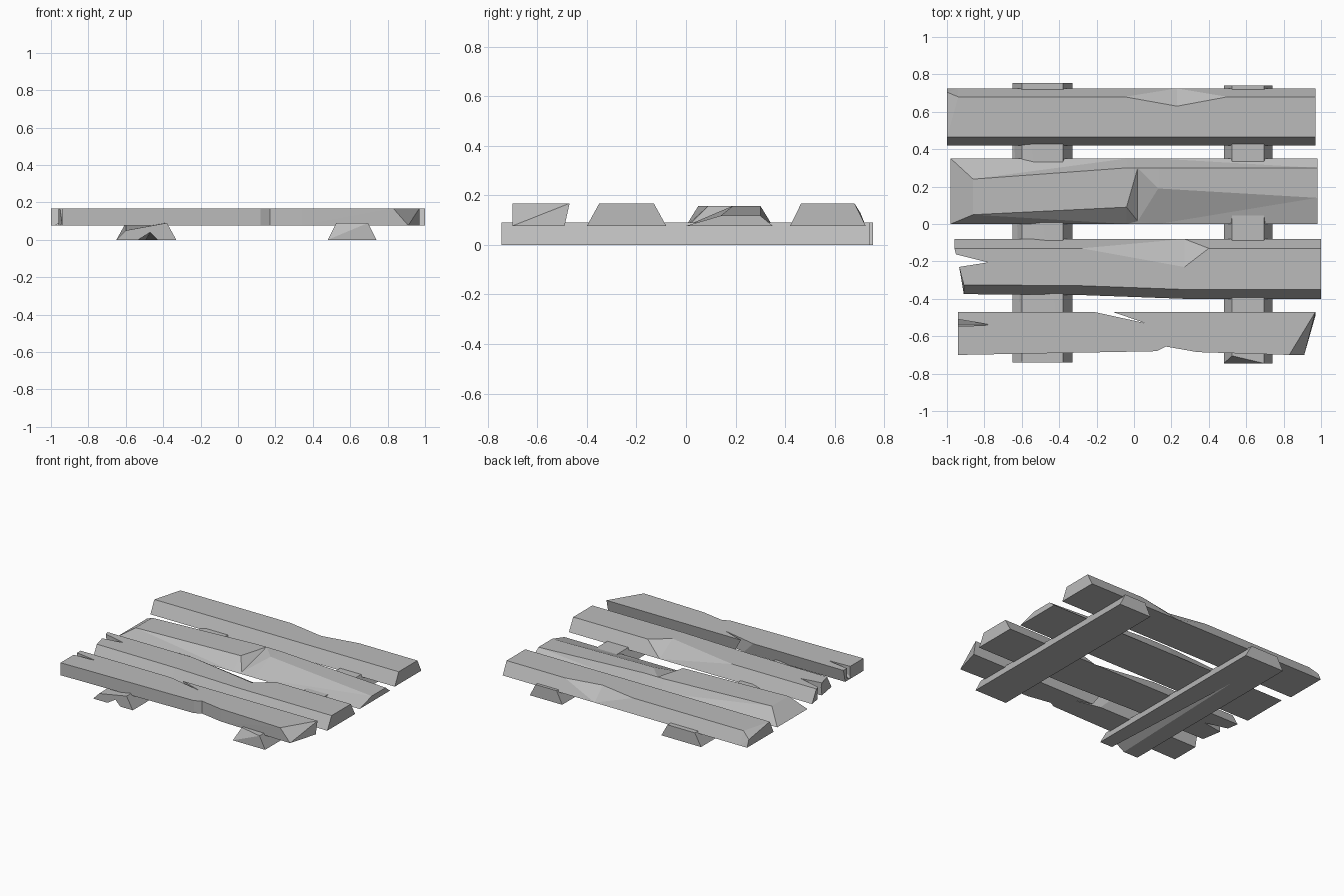
import bpy
import bmesh
from mathutils import Vector

# Remove the default cube only
cube = bpy.data.objects.get("Cube")
if cube:
    bpy.data.objects.remove(cube, do_unlink=True)

# Single weathered grey colour
GREY = (0.5, 0.5, 0.5, 1.0)
wood = bpy.data.materials.new("weathered_grey")
wood.use_nodes = True
wood.diffuse_color = GREY
for node in wood.node_tree.nodes:
    if node.type == "BSDF_PRINCIPLED":
        node.inputs["Base Color"].default_value = GREY

PLANK_LOW, PLANK_HIGH = 0.077, 0.168
BEAM_HIGH = 0.09
CORNERS = ["low_front", "low_back", "top_back", "top_front"]


def link_object(name, bm):
    """Turn a bmesh into a linked wooden object."""
    bmesh.ops.recalc_face_normals(bm, faces=bm.faces[:])
    mesh = bpy.data.meshes.new(name)
    bm.to_mesh(mesh)
    bm.free()
    mesh.materials.append(wood)
    obj = bpy.data.objects.new(name, mesh)
    bpy.context.collection.objects.link(obj)
    return obj


def add_board(name, cuts, front, back, low, high, slope, back_slope=None, along_y=False):
    """Sweep a trapezoid section through every cut along the board."""
    if back_slope is None:
        back_slope = slope
    section = [(front, low), (back, low), (back - back_slope, high), (front + slope, high)]
    bm = bmesh.new()
    rings = []
    for cut in cuts:
        rings.append([bm.verts.new((across, cut, z) if along_y else (cut, across, z))
                      for across, z in section])
    for ring, following in zip(rings, rings[1:]):
        for i in range(len(section)):
            j = (i + 1) % len(section)
            bm.faces.new((ring[i], ring[j], following[j], following[i]))
    bm.faces.new(rings[0])
    bm.faces.new(rings[-1])
    return link_object(name, bm)


def add_plank(name, cuts, front, back, slope, back_slope=None):
    return add_board(name, cuts, front, back, PLANK_LOW, PLANK_HIGH, slope, back_slope)


def add_beam(name, cuts, front, back, slope):
    return add_board(name, cuts, front, back, 0, BEAM_HIGH, slope, along_y=True)


def shift(board, cut, corner, x=0, y=0, z=0):
    """Wear a board by moving one corner of one cut."""
    index = (cut % (len(board.data.vertices) // len(CORNERS))) * len(CORNERS)
    board.data.vertices[index + CORNERS.index(corner)].co += Vector((x, y, z))


def facet(board):
    """Split twisted faces into flat facets."""
    bm = bmesh.new()
    bm.from_mesh(board.data)
    bmesh.ops.triangulate(bm, faces=bm.faces[:])
    bmesh.ops.recalc_face_normals(bm, faces=bm.faces[:])
    bm.to_mesh(board.data)
    bm.free()


def carve(board, points):
    """Cut the convex hull of some points out of a board."""
    bm = bmesh.new()
    for point in points:
        bm.verts.new(point)
    bmesh.ops.convex_hull(bm, input=bm.verts[:])
    cutter = link_object("cutter", bm)
    cutter.hide_render = True
    modifier = board.modifiers.new("carve", "BOOLEAN")
    modifier.operation = "DIFFERENCE"
    modifier.solver = "EXACT"
    modifier.object = cutter
    bpy.context.view_layer.update()
    depsgraph = bpy.context.evaluated_depsgraph_get()
    carved = bpy.data.meshes.new_from_object(board.evaluated_get(depsgraph))
    board.modifiers.remove(modifier)
    board.data = carved
    bpy.data.objects.remove(cutter, do_unlink=True)


def split(board, tip, mouth_a, mouth_b, drift=0):
    """Open a pointed split through a plank; drift slants its tip."""
    outline = [tip, mouth_a, mouth_b]
    upper = [(x, y, PLANK_HIGH + 0.01) for x, y in outline]
    lower = [(x, y, PLANK_LOW - 0.01) for x, y in outline]
    lower[0] = (tip[0] + drift, tip[1], PLANK_LOW - 0.01)
    carve(board, upper + lower)


# Front plank: dented front edge, slanted right end, split end and back edge
front_plank = add_plank("front_plank", [-0.94, 0.12, 0.17, 0.34, 0.97],
                        front=-0.7, back=-0.49, slope=0, back_slope=-0.02)
for corner in ("low_front", "top_front"):
    shift(front_plank, 1, corner, y=0.02)
    shift(front_plank, 2, corner, y=0.045)
    shift(front_plank, 3, corner, y=0.015)
shift(front_plank, -1, "low_front", x=-0.06)
shift(front_plank, -1, "top_front", x=-0.14)
facet(front_plank)
split(front_plank, (0.06, -0.53), (-0.35, -0.44), (-0.2, -0.44))
split(front_plank, (-0.76, -0.54), (-1, -0.5), (-1, -0.55), drift=-0.2)

# Second plank: narrower left end with a deep split, scooped back edge
second_plank = add_plank("second_plank", [-0.96, -0.28, 0.27, 0.4, 1],
                         front=-0.4, back=-0.08, slope=0.05)
for corner in ("low_front", "top_front"):
    shift(second_plank, 0, corner, x=0.05, y=0.025)
    shift(second_plank, 1, corner, y=0.02)
shift(second_plank, 2, "top_back", y=-0.1)
facet(second_plank)
split(second_plank, (-0.78, -0.205), (-1, -0.15), (-1, -0.24))

# Third plank: chipped left end, worn down along the front right
third_plank = add_plank("third_plank", [-0.98, -0.04, 0.02, 0.13, 0.98],
                        front=0, back=0.35, slope=0.05)
for cut in range(5):
    for corner in ("top_front", "top_back"):
        shift(third_plank, cut, corner, z=-0.01)
shift(third_plank, 0, "top_front", x=0.12)
shift(third_plank, 0, "top_back", x=0.12, y=-0.06)
shift(third_plank, 1, "top_front", y=0.04)
shift(third_plank, 2, "top_front", y=-0.035, z=-0.075)
shift(third_plank, 3, "top_front", y=0.14)
shift(third_plank, -1, "top_front", y=0.09, z=-0.04)
shift(third_plank, -1, "top_back", z=-0.04)
facet(third_plank)

# Back plank: shallow dent in the back edge, chipped left corner
back_plank = add_plank("back_plank", [-1, -0.94, -0.05, 0.23, 0.5, 0.97],
                       front=0.42, back=0.725, slope=0.045)
shift(back_plank, 0, "top_back", y=0.025, z=-0.04)
shift(back_plank, 3, "top_back", y=-0.05)
facet(back_plank)

# Right cross beam: chipped top corner, groove along the underside
right_beam = add_beam("right_beam", [-0.74, 0.755], front=-0.65, back=-0.33, slope=0.05)
shift(right_beam, 0, "top_front", z=-0.04)
facet(right_beam)
carve(right_beam, [(-0.55, -0.75, -0.01), (-0.42, -0.75, -0.01),
                   (-0.47, -0.75, 0.04), (-0.5, 0.7, -0.01)])

# Left cross beam: narrower, with a worn front end
left_beam = add_beam("left_beam", [-0.745, 0.74], front=0.48, back=0.74, slope=0.045)
shift(left_beam, 0, "top_front", y=0.04)
facet(left_beam)
